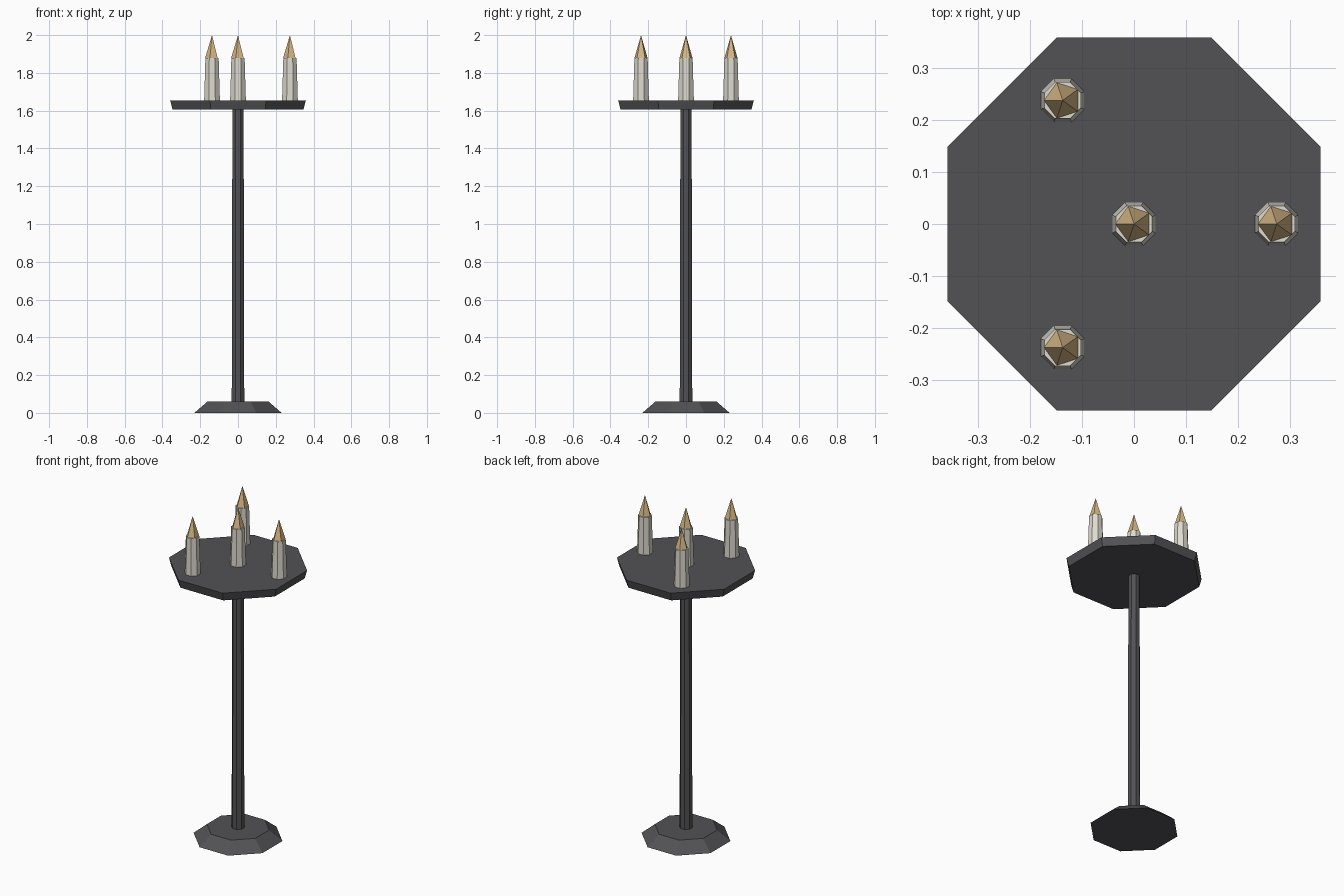
import bpy
from math import pi, cos, sin

if "Cube" in bpy.data.objects:
    bpy.data.objects.remove(bpy.data.objects["Cube"])


def material(name, rgb):
    mat = bpy.data.materials.new(name)
    mat.diffuse_color = (*rgb, 1)
    mat.use_nodes = True
    mat.node_tree.nodes["Principled BSDF"].inputs["Base Color"].default_value = mat.diffuse_color
    return mat


iron = material("dark_iron", (0.085, 0.083, 0.09))
wax = material("wax", (0.73, 0.71, 0.62))
glow = material("flame", (0.68, 0.48, 0.24))


def frustum(name, sides, r0, r1, z0, z1, mat, x=0, y=0, turn=0):
    """Flat-shaded tapered prism; turn is the angle of its first corner."""
    rings = [(r0, z0)] + ([(r1, z1)] if r1 else [])
    verts = [(r * cos(turn + 2 * pi * i / sides), r * sin(turn + 2 * pi * i / sides), z)
             for r, z in rings for i in range(sides)]
    faces = [tuple(reversed(range(sides)))]
    if r1:
        faces.append(tuple(range(sides, 2 * sides)))
    else:
        verts.append((0, 0, z1))
    for i in range(sides):
        j = (i + 1) % sides
        faces.append((i, j, sides + j, sides + i) if r1 else (i, j, sides))
    mesh = bpy.data.meshes.new(name)
    mesh.from_pydata(verts, [], faces)
    mesh.materials.append(mat)
    obj = bpy.data.objects.new(name, mesh)
    obj.location = (x, y, 0)
    bpy.context.collection.objects.link(obj)
    return obj


# Stand: foot, pole and drip tray, octagons with flats facing the axes
frustum("foot", 8, 0.25, 0.175, 0, 0.06, iron, turn=pi / 8)
frustum("pole", 8, 0.036, 0.032, 0.06, 1.605, iron, turn=pi / 8)
frustum("drip_tray", 8, 0.375, 0.389, 1.605, 1.655, iron, turn=pi / 8)

# Candles: one in the middle, three in a ring
spots = [(0, 0)] + [(0.275 * cos(a), 0.275 * sin(a)) for a in (0, 2 * pi / 3, 4 * pi / 3)]
for n, (x, y) in enumerate(spots, 1):
    frustum(f"candle_{n}", 8, 0.045, 0.038, 1.655, 1.88, wax, x, y, pi / 8)
    frustum(f"flame_{n}", 5, 0.036, 0, 1.88, 2.0, glow, x, y, pi / 5)
